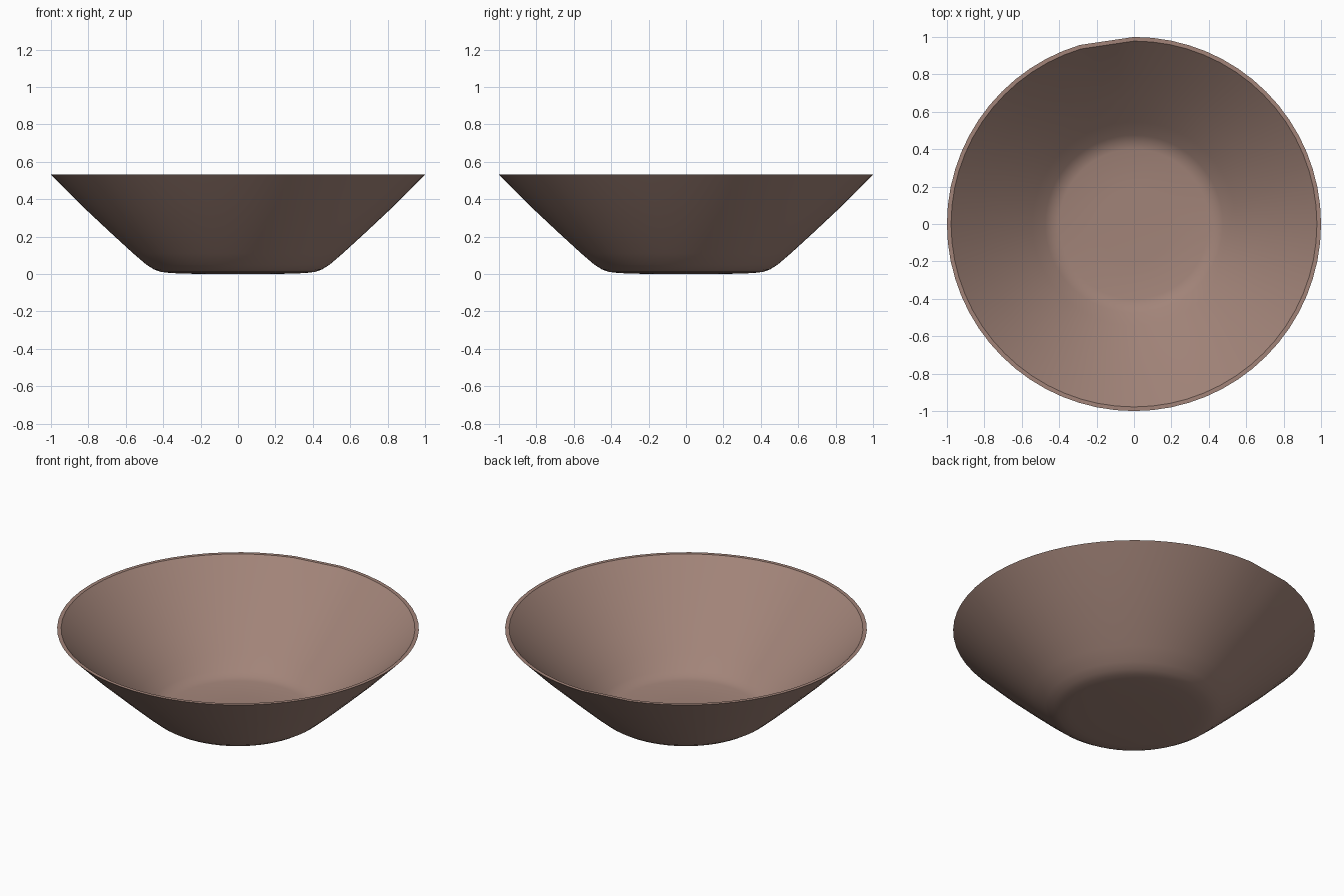
import bpy, bmesh, math

if "Cube" in bpy.data.objects:
    bpy.data.objects.remove(bpy.data.objects["Cube"])

SEGMENTS = 64

# Profile (radius, height): outer wall upward, flat lip, inner wall downward
outer = [(0.2, 0.0), (0.36, 0.005), (0.415, 0.012), (0.45, 0.025),
         (0.49, 0.05), (0.56, 0.11), (0.68, 0.22), (0.84, 0.37), (1.0, 0.532)]
inner = [(0.978, 0.532), (0.82, 0.375), (0.665, 0.23), (0.545, 0.12),
         (0.475, 0.058), (0.44, 0.035), (0.40, 0.026), (0.2, 0.02)]

# Slightly flattened stretch of the rim at the back
FLAT_START, FLAT_STEPS = SEGMENTS // 4, 3


def rim_point(radius, i):
    """Point on a ring, pulled onto a straight chord along the flat stretch."""
    def on_circle(k):
        a = 2 * math.pi * k / SEGMENTS
        return radius * math.cos(a), radius * math.sin(a)
    t = (i - FLAT_START) / FLAT_STEPS
    if radius > 0.95 and 0 < t < 1:
        p, q = on_circle(FLAT_START), on_circle(FLAT_START + FLAT_STEPS)
        return p[0] + (q[0] - p[0]) * t, p[1] + (q[1] - p[1]) * t
    return on_circle(i)


# Bowl: stacked rings joined by quads, closed by a fan at each centre
bm = bmesh.new()
rings = [[bm.verts.new((*rim_point(r, i), z)) for i in range(SEGMENTS)]
         for r, z in outer + inner]
for a, b in zip(rings, rings[1:]):
    for i in range(SEGMENTS):
        j = (i + 1) % SEGMENTS
        bm.faces.new((a[i], a[j], b[j], b[i]))
for ring in (rings[0], rings[-1]):
    centre = bm.verts.new((0, 0, ring[0].co.z))
    for i in range(SEGMENTS):
        bm.faces.new((ring[i], ring[(i + 1) % SEGMENTS], centre))
bmesh.ops.recalc_face_normals(bm, faces=bm.faces)

mesh = bpy.data.meshes.new("bowl")
bm.to_mesh(mesh)
bm.free()
bowl = bpy.data.objects.new("bowl", mesh)
bpy.context.collection.objects.link(bowl)

# Warm brown clay
clay = bpy.data.materials.new("clay")
clay.diffuse_color = (0.36, 0.23, 0.19, 1)
clay.use_nodes = True
clay.node_tree.nodes["Principled BSDF"].inputs["Base Color"].default_value = clay.diffuse_color
mesh.materials.append(clay)

# Smooth walls with a crisp lip
bpy.context.view_layer.objects.active = bowl
bowl.select_set(True)
bpy.ops.object.shade_smooth_by_angle(angle=math.radians(35))
